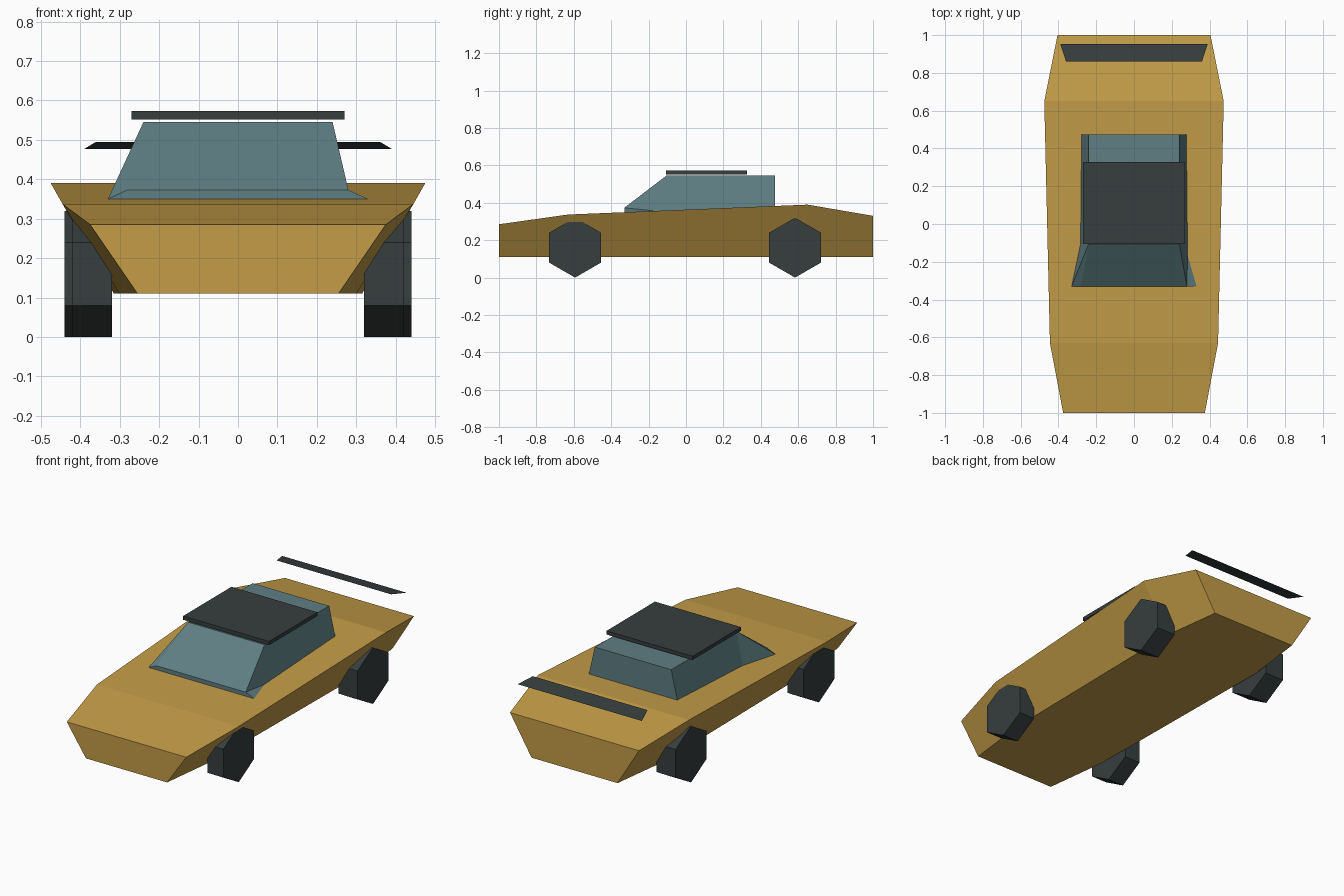
import bpy, bmesh, math
from mathutils import Matrix

cube = bpy.data.objects.get("Cube")
if cube:
    bpy.data.objects.remove(cube, do_unlink=True)


def material(name, rgb):
    m = bpy.data.materials.new(name)
    m.use_nodes = True
    m.diffuse_color = (*rgb, 1)
    m.node_tree.nodes["Principled BSDF"].inputs["Base Color"].default_value = (*rgb, 1)
    return m


gold = material("gold paint", (0.55, 0.335, 0.064))
glass = material("teal glass", (0.113, 0.21, 0.228))
dark = material("dark rubber", (0.038, 0.047, 0.048))


def add_object(name, bm, mat):
    bmesh.ops.recalc_face_normals(bm, faces=bm.faces)
    mesh = bpy.data.meshes.new(name)
    bm.to_mesh(mesh)
    bm.free()
    mesh.materials.append(mat)
    ob = bpy.data.objects.new(name, mesh)
    bpy.context.collection.objects.link(ob)
    return ob


def loft(stations):
    """Join trapezoid sections: (y, bottom half width, bottom z, top half width, top z)."""
    bm = bmesh.new()
    rings = [[bm.verts.new(p) for p in ((-b, y, zb), (b, y, zb), (t, y, zt), (-t, y, zt))]
             for y, b, zb, t, zt in stations]
    for r, s in zip(rings, rings[1:]):
        for i in range(4):
            j = (i + 1) % 4
            bm.faces.new((r[i], r[j], s[j], s[i]))
    bm.faces.new(rings[0])
    bm.faces.new(rings[-1])
    return bm, rings


# Wedge body
bm, _ = loft([(-1, 0.255, 0.11, 0.375, 0.285),
              (-0.63, 0.30, 0.11, 0.445, 0.337),
              (0.65, 0.315, 0.11, 0.475, 0.39),
              (1, 0.27, 0.11, 0.405, 0.33)])
add_object("body", bm, gold)

# Glass cabin, with creases across the two twisted front corners
bm, rings = loft([(-0.33, 0.33, 0.35, 0.28, 0.373),
                  (-0.105, 0.285, 0.35, 0.24, 0.545),
                  (0.475, 0.285, 0.35, 0.24, 0.545)])
front, mid = rings[0], rings[1]
bmesh.ops.connect_vert_pair(bm, verts=[front[0], mid[3]])
bmesh.ops.connect_vert_pair(bm, verts=[front[2], mid[1]])
add_object("cabin", bm, glass)

# Floating roof panel
bm, _ = loft([(y, 0.27, 0.552, 0.27, 0.573) for y in (-0.107, 0.327)])
add_object("roof_panel", bm, dark)

# Thin tilted rear wing
bm = bmesh.new()
bm.faces.new([bm.verts.new(p) for p in ((-0.36, 0.86, 0.495), (0.36, 0.86, 0.495),
                                        (0.39, 0.953, 0.477), (-0.39, 0.953, 0.477))])
wing = add_object("rear_wing", bm, dark)
if wing.data.polygons[0].normal.z < 0:
    wing.data.flip_normals()

# Six-sided wheels, point down
for end, y, x in (("front", -0.593, 0.37), ("rear", 0.583, 0.38)):
    for side, s in (("left", 1), ("right", -1)):
        width = 0.10 if end == "front" else 0.12
        bm = bmesh.new()
        bmesh.ops.create_cone(bm, cap_ends=True, segments=6,
                              radius1=0.16, radius2=0.16, depth=width)
        bmesh.ops.rotate(bm, verts=bm.verts, matrix=Matrix.Rotation(math.pi / 2, 3, "Y"))
        top = max(v.co.z for v in bm.verts)
        if top < 0.159:
            bmesh.ops.rotate(bm, verts=bm.verts, matrix=Matrix.Rotation(math.pi / 6, 3, "X"))
        bmesh.ops.translate(bm, verts=bm.verts, vec=(s * x, y, 0.16))
        add_object(f"{end}_{side}_wheel", bm, dark)
